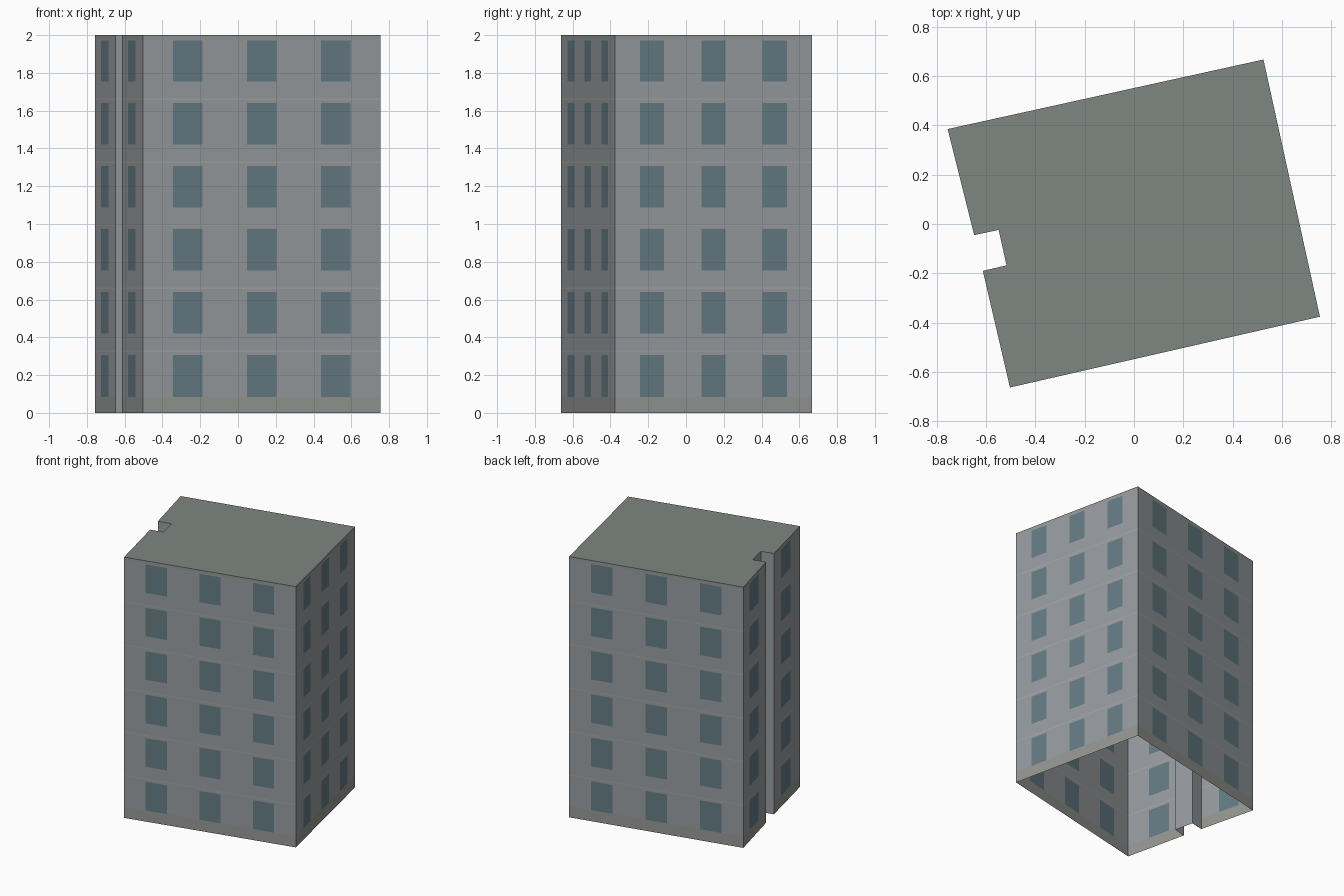
import bpy, bmesh

if "Cube" in bpy.data.objects:
    bpy.data.objects.remove(bpy.data.objects["Cube"])

HEIGHT = 2.0
FLOORS = 6
FH = HEIGHT / FLOORS


def material(name, rgb):
    m = bpy.data.materials.new(name)
    m.diffuse_color = (*rgb, 1)
    m.use_nodes = True
    m.node_tree.nodes["Principled BSDF"].inputs["Base Color"].default_value = m.diffuse_color
    return m


WALL = material("wall_grey", (0.31, 0.33, 0.35))
GLASS = material("window_teal", (0.13, 0.20, 0.23))
BAND = material("floor_line", (0.37, 0.37, 0.36))
BASE = material("trim_beige", (0.30, 0.31, 0.29))
ROOF = material("roof_grey", (0.21, 0.245, 0.225))


def finish(bm, name, mats):
    me = bpy.data.meshes.new(name)
    bm.to_mesh(me)
    bm.free()
    for m in mats:
        me.materials.append(m)
    ob = bpy.data.objects.new(name, me)
    bpy.context.collection.objects.link(ob)
    return ob


def wall(name, a, b, windows):
    """Flat wall from a to b, split so windows and bands are flush panels."""
    us = [0.0] + [u for w in windows for u in w] + [1.0]
    zs = [(0.0, "base"), (0.085, "glass")]
    for f in range(FLOORS):
        z = f * FH
        if f:
            zs.append((z + 0.087, "glass"))
        zs.append((z + 0.306, "wall"))
        if f < FLOORS - 1:
            zs += [(z + FH - 0.011, "band"), (z + FH - 0.003, "wall")]
    zs += [(HEIGHT - 0.018, "base"), (HEIGHT, "end")]
    bm = bmesh.new()
    rows = [[bm.verts.new((a[0] + (b[0] - a[0]) * u, a[1] + (b[1] - a[1]) * u, z))
             for u in us] for z, _ in zs]
    slot = {"wall": 0, "band": 2, "base": 3}
    for r in range(len(zs) - 1):
        kind = zs[r][1]
        for c in range(len(us) - 1):
            f = bm.faces.new((rows[r][c], rows[r][c + 1], rows[r + 1][c + 1], rows[r + 1][c]))
            # odd columns of a window row are glass
            f.material_index = c % 2 if kind == "glass" else slot[kind]
    return finish(bm, name, (WALL, GLASS, BAND, BASE))


# Footprint, counter-clockwise from the front left corner
P = [(-0.503, -0.663), (0.754, -0.376), (0.525, 0.667), (-0.756, 0.385),
     (-0.648, -0.045), (-0.549, -0.024), (-0.517, -0.168), (-0.613, -0.190)]
THREE = [(0.126, 0.25), (0.438, 0.562), (0.75, 0.874)]

# Outer walls, each with its window columns
wall("front_wall", P[0], P[1], THREE)
wall("right_wall", P[1], P[2], THREE)
wall("back_wall", P[2], P[3], THREE)
wall("left_wall_rear", P[3], P[4], [(0.28, 0.66)])
wall("left_wall_front", P[7], P[0], [(0.27, 0.63)])

# Plain recess in the left side, open at the bottom
bm = bmesh.new()
lo = [bm.verts.new((*p, 0)) for p in P[4:]]
hi = [bm.verts.new((*p, HEIGHT)) for p in P[4:]]
for i in range(3):
    bm.faces.new((lo[i], lo[i + 1], hi[i + 1], hi[i]))
finish(bm, "recess_walls", (WALL,))

# Flat roof
bm = bmesh.new()
bm.faces.new([bm.verts.new((*p, HEIGHT)) for p in P])
finish(bm, "roof", (ROOF,))
